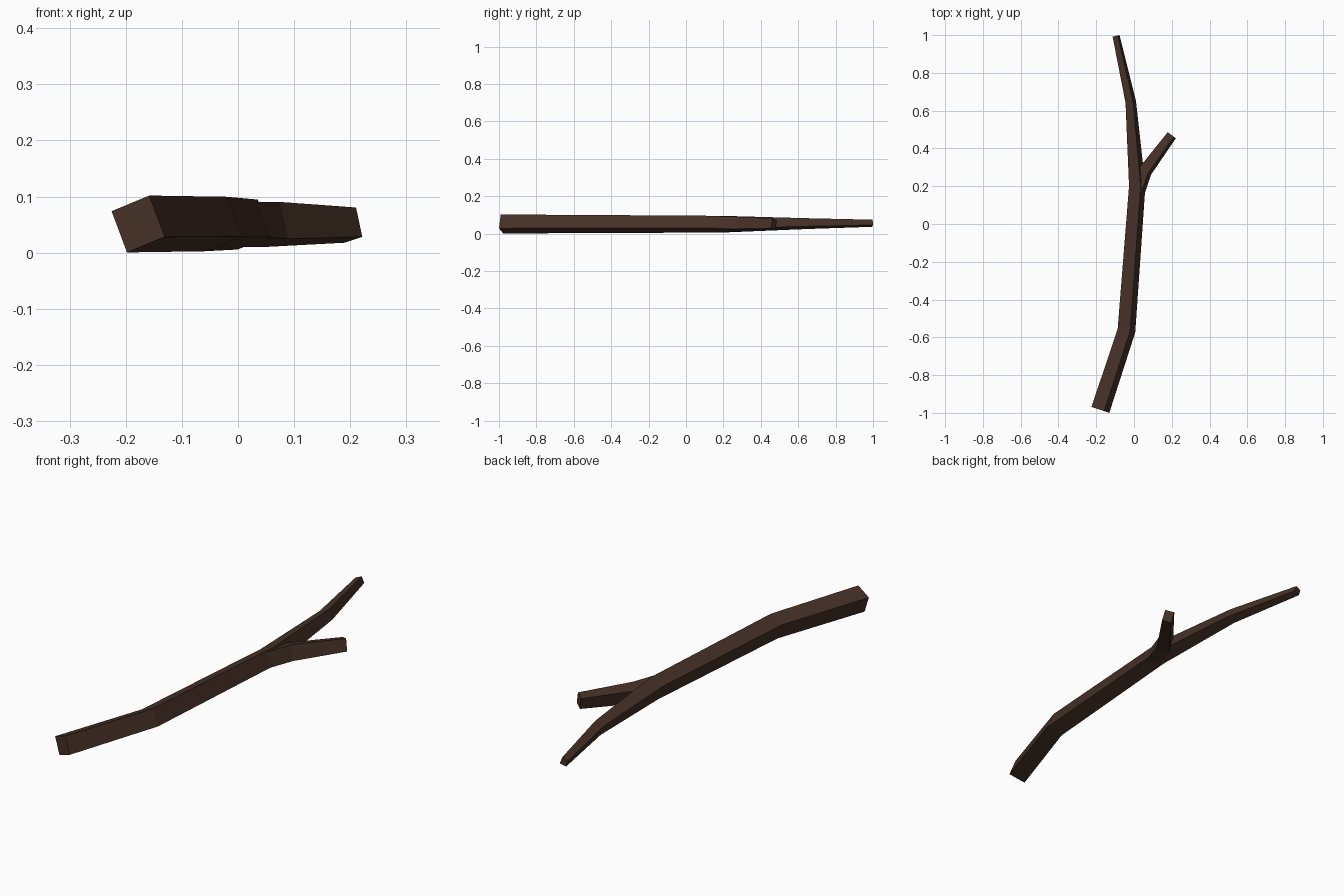
import bpy, bmesh, math
from mathutils import Vector

if "Cube" in bpy.data.objects:
    bpy.data.objects.remove(bpy.data.objects["Cube"])

bark = bpy.data.materials.new("dark_brown_bark")
bark.diffuse_color = (0.06, 0.03, 0.019, 1)
bark.use_nodes = True
bark.node_tree.nodes["Principled BSDF"].inputs["Base Color"].default_value = bark.diffuse_color


def limb(name, rings):
    """Sweep a tilted rectangle along rings of (x, y, z, width, height, tilt)."""
    pts = [Vector(r[:3]) for r in rings]
    bm = bmesh.new()
    loops = []
    for i, (x, y, z, w, h, tilt) in enumerate(rings):
        # direction is averaged at the bends
        d = Vector((0, 0, 0))
        if i > 0:
            d += (pts[i] - pts[i - 1]).normalized()
        if i < len(pts) - 1:
            d += (pts[i + 1] - pts[i]).normalized()
        side = d.cross(Vector((0, 0, 1))).normalized()
        up = side.cross(d).normalized()
        c, s = math.cos(math.radians(tilt)), math.sin(math.radians(tilt))
        loop = []
        for a, b in ((-1, -1), (1, -1), (1, 1), (-1, 1)):
            a, b = a * w / 2, b * h / 2
            loop.append(bm.verts.new(pts[i] + side * (a * c - b * s) + up * (a * s + b * c)))
        loops.append(loop)
    for p, q in zip(loops, loops[1:]):
        for k in range(4):
            n = (k + 1) % 4
            bm.faces.new((p[k], p[n], q[n], q[k]))
    bm.faces.new(loops[0][::-1])
    bm.faces.new(loops[-1])
    bmesh.ops.recalc_face_normals(bm, faces=bm.faces)
    mesh = bpy.data.meshes.new(name)
    bm.to_mesh(mesh)
    bm.free()
    mesh.materials.append(bark)
    ob = bpy.data.objects.new(name, mesh)
    bpy.context.collection.objects.link(ob)
    return ob


# Main stick, thick end at the front, thin tip at the back
stick = limb("main_stick", [
    (-0.178, -0.984, 0.051, 0.076, 0.079, 21.5),
    (-0.040, -0.565, 0.051, 0.072, 0.076, 21.5),
    (0.017, 0.200, 0.050, 0.066, 0.070, 21),
    (-0.017, 0.645, 0.053, 0.043, 0.046, 20),
    (-0.095, 0.996, 0.055, 0.029, 0.030, 20),
])

# Side twig, rooted inside the stick
twig = limb("side_twig", [
    (0.012, 0.140, 0.050, 0.055, 0.066, 18),
    (0.057, 0.277, 0.050, 0.058, 0.068, 15),
    (0.200, 0.470, 0.049, 0.041, 0.054, 15),
])

# Join the twig to the stick as one solid
union = stick.modifiers.new("join_twig", 'BOOLEAN')
union.operation = 'UNION'
union.solver = 'EXACT'
union.object = twig
bpy.context.view_layer.objects.active = stick
bpy.ops.object.modifier_apply(modifier=union.name)
bpy.data.objects.remove(twig)
stick.name = "forked_stick"
